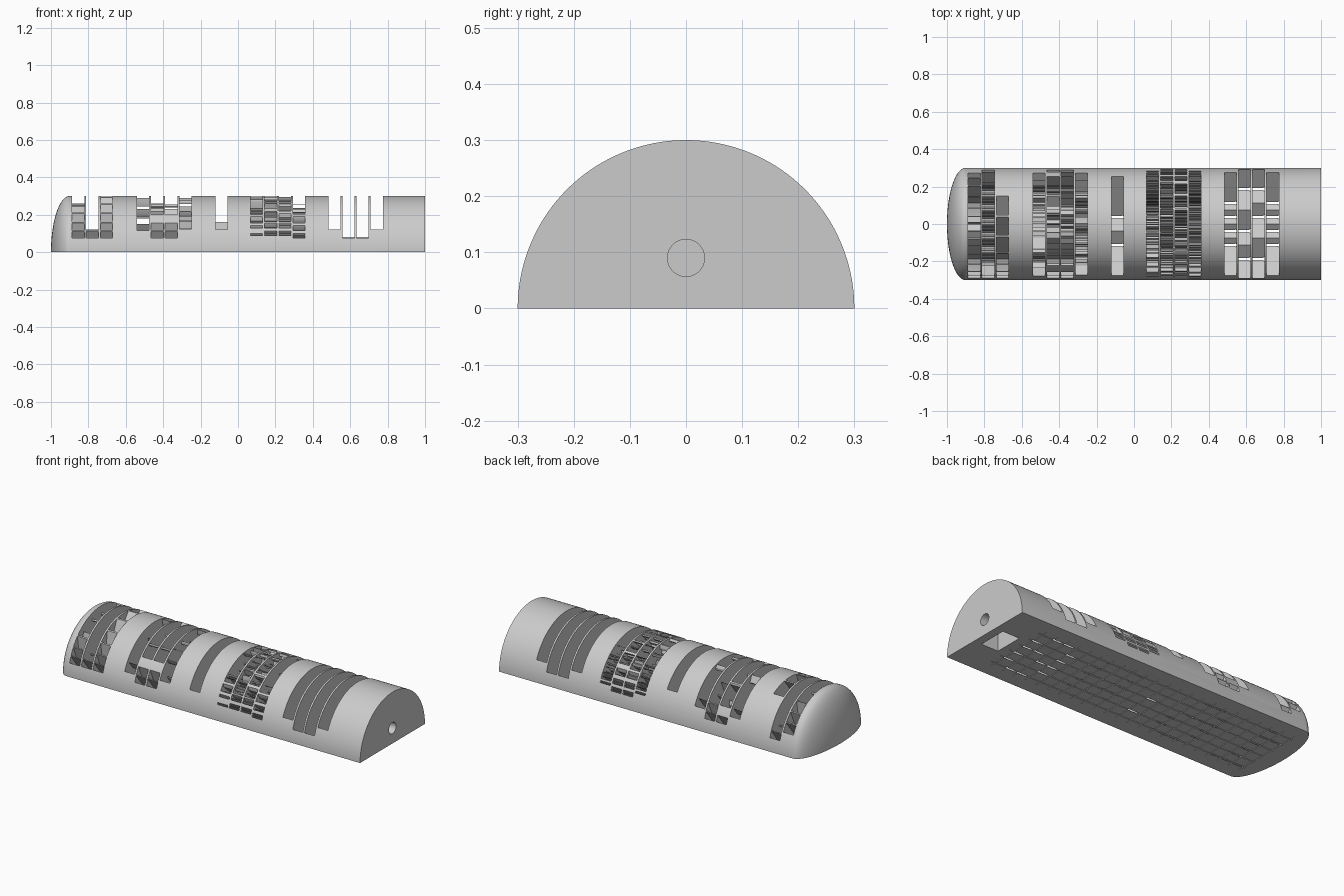
import bpy, bmesh
from math import sin, cos, pi, radians
from mathutils import Matrix

cube = bpy.data.objects.get("Cube")
if cube:
    bpy.data.objects.remove(cube, do_unlink=True)

RADIUS = 0.3
PITCH = 0.0755      # spacing of the light slots along the body
SLOT = 0.065        # width of one slot
ROW = 0.075         # spacing of pixel rows across the body
APEX = -0.004       # fans of light converge just under the base

# Pixel patterns, top row first
ONE = ".#. ##. .#. .#. .#. ###".split()
ZERO = ".##. #..# #.## ##.# #..# .##.".split()
TWO = ".##. #..# ...# ..#. .#.. ####".split()
FOUR = "#..# #..# #..# #### ...# ...#".split()
COLON = ". . # . # .".split()
HOURS = [
    ZERO,
    "..#. .##. ..#. ..#. ..#. .###".split(),
    TWO,
    "###. ...# .##. ...# ...# ###.".split(),
    FOUR,
    "#### #... ###. ...# ...# ###.".split(),
    ".##. #... ###. #..# #..# .##.".split(),
]

grey = bpy.data.materials.new("light_grey")
grey.use_nodes = True
colour = (0.6, 0.6, 0.6, 1)
grey.diffuse_color = colour
grey.node_tree.nodes["Principled BSDF"].inputs["Base Color"].default_value = colour


def make(name, bm):
    bmesh.ops.recalc_face_normals(bm, faces=bm.faces)
    mesh = bpy.data.meshes.new(name)
    bm.to_mesh(mesh)
    bm.free()
    mesh.materials.append(grey)
    obj = bpy.data.objects.new(name, mesh)
    bpy.context.collection.objects.link(obj)
    return obj


def prism(bm, outline, x0, x1):
    """Extrude a y-z outline along x."""
    ends = [[bm.verts.new((x, y, z)) for y, z in outline] for x in (x0, x1)]
    for loop in ends:
        bm.faces.new(loop)
    n = len(outline)
    for i in range(n):
        j = (i + 1) % n
        bm.faces.new((ends[0][i], ends[0][j], ends[1][j], ends[1][i]))


def box(bm, x0, x1, y0, y1, z0, z1):
    prism(bm, [(y0, z0), (y1, z0), (y1, z1), (y0, z1)], x0, x1)


def fan(bm, x, y, low, high):
    """Wedge of light spreading up from one pixel between two angles."""
    def at(angle, z):
        a = radians(angle)
        return (y + sin(a) * z / cos(a), APEX + z)
    prism(bm, [at(low, 0.003), at(high, 0.003), at(high, 0.4), at(low, 0.4)], x, x + SLOT)


# Half-round body with a domed end
bm = bmesh.new()
STEPS, DOME = 96, 20
stations = [(1, RADIUS)]
for i in range(DOME):
    a = i / DOME * pi / 2
    stations.append((-0.9 - 0.1 * sin(a), RADIUS * cos(a)))
stations.append((-1, 0.004))
rings = [[bm.verts.new((x, r * cos(pi * k / STEPS), r * sin(pi * k / STEPS)))
          for k in range(STEPS + 1)] for x, r in stations]
for a, b in zip(rings, rings[1:]):
    for k in range(STEPS + 1):
        j = (k + 1) % (STEPS + 1)
        bm.faces.new((a[k], a[j], b[j], b[k]))
bm.faces.new(rings[0])
bm.faces.new(rings[-1])
body = make("sundial_body", bm)

# Each group: start x, the pattern for each time, angle covered, gap at each side
groups = [
    (-0.887, [ONE] * 7, 15, 0.7),
    (-0.54, HOURS, 15, 0.7),
    (-0.12, [COLON], 105, 0),
    (0.067, [ZERO, TWO, FOUR] * 7, 5, 0.5),
    (0.483, [ZERO], 105, 0),
]

# One cutter for each pixel row, holding all its fans
cutters = []
for row in range(6):
    y = (2.5 - row) * ROW
    bm = bmesh.new()
    for start, patterns, span, gap in groups:
        for t, pattern in enumerate(patterns):
            high = 52.5 - t * span
            for col, pixel in enumerate(pattern[row]):
                if pixel == "#":
                    fan(bm, start + col * PITCH, y, high - span + gap, high - gap)
    cutters.append(make("light_fan_cutter", bm))

# Fine grooves under the base
bm = bmesh.new()
for row in range(6):
    y = (2.5 - row) * ROW
    box(bm, -0.9, 0.8, y - 0.002, y + 0.002, -0.01, 0.004)
cutters.append(make("long_groove_cutter", bm))
bm = bmesh.new()
for i in range(23):
    x = -0.89 + i * PITCH
    box(bm, x - 0.002, x + 0.002, -0.22, 0.22, -0.01, 0.004)
cutters.append(make("cross_groove_cutter", bm))

# Nut pocket under the flat end, and the screw hole into it
bm = bmesh.new()
box(bm, 0.84, 0.95, -0.085, 0.085, -0.05, 0.15)
cutters.append(make("pocket_cutter", bm))
bm = bmesh.new()
bmesh.ops.create_cone(bm, cap_ends=True, segments=48, radius1=0.033, radius2=0.033, depth=0.16,
                      matrix=Matrix.Translation((0.96, 0, 0.09)) @ Matrix.Rotation(pi / 2, 4, "Y"))
cutters.append(make("screw_hole_cutter", bm))

# Cut everything out of the body
bpy.ops.object.select_all(action="DESELECT")
bpy.context.view_layer.objects.active = body
body.select_set(True)
for cutter in cutters:
    cutter.hide_render = True
    mod = body.modifiers.new("cut", "BOOLEAN")
    mod.operation = "DIFFERENCE"
    mod.solver = "MANIFOLD"
    mod.object = cutter
    bpy.ops.object.modifier_apply(modifier=mod.name)
    bpy.data.objects.remove(cutter, do_unlink=True)

bpy.ops.object.shade_smooth_by_angle(angle=radians(25))
